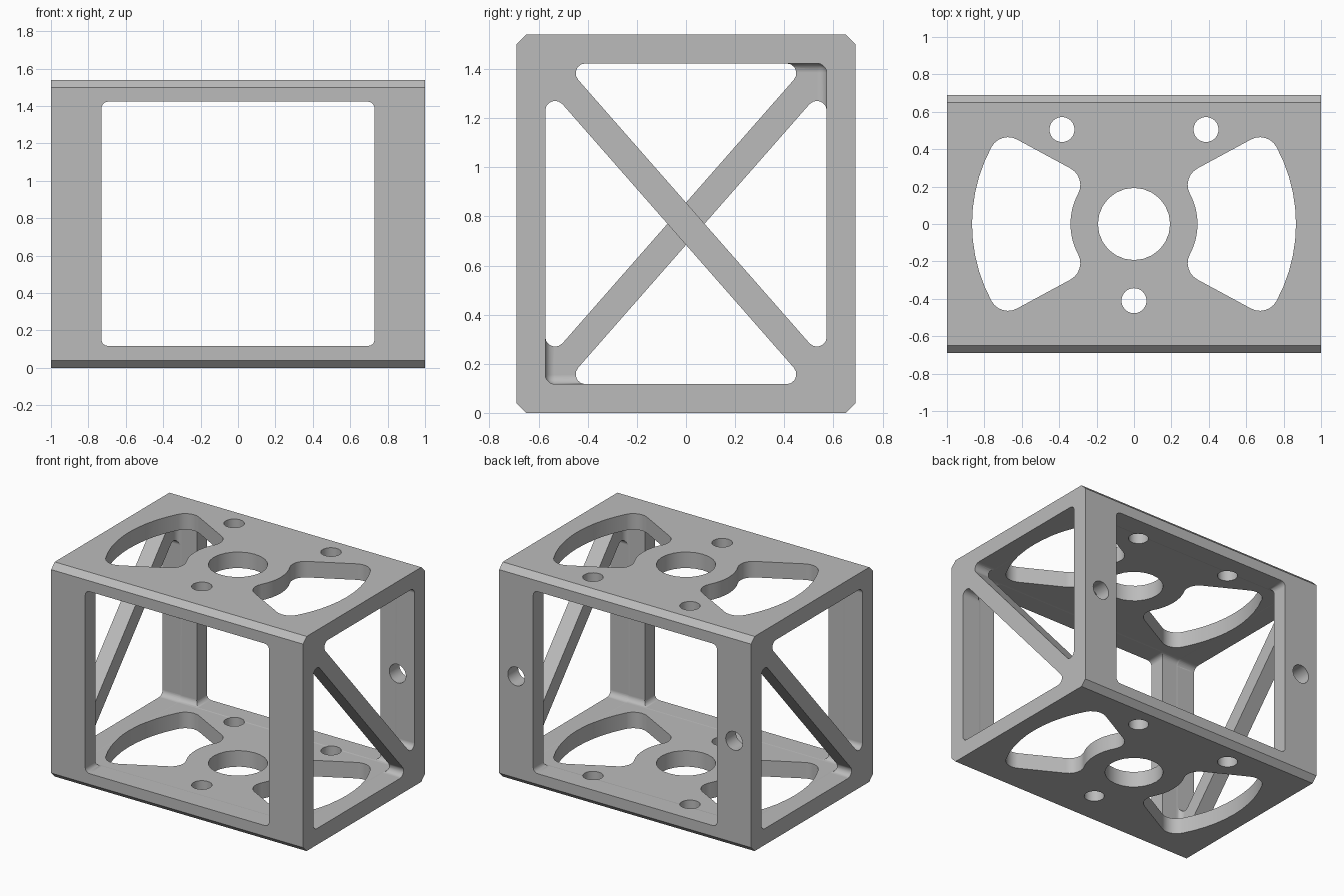
import bpy, bmesh, math
from mathutils import Vector

if "Cube" in bpy.data.objects:
    bpy.data.objects.remove(bpy.data.objects["Cube"], do_unlink=True)

HALF_Y, HEIGHT, WALL, CHAMFER, R = 0.69, 1.54, 0.115, 0.04, 0.04
MID = HEIGHT / 2
IN_Y, IN_Z = HALF_Y - WALL, MID - WALL      # half sizes of the cavity
GAP = 0.002                                 # keeps cutters off shared planes

grey = bpy.data.materials.new("machined grey")
grey.use_nodes = True
grey.diffuse_color = (0.5, 0.5, 0.5, 1)
grey.node_tree.nodes["Principled BSDF"].inputs["Base Color"].default_value = (0.5, 0.5, 0.5, 1)


def make_object(name, bm):
    bmesh.ops.recalc_face_normals(bm, faces=bm.faces[:])
    mesh = bpy.data.meshes.new(name)
    bm.to_mesh(mesh)
    bm.free()
    mesh.materials.append(grey)
    obj = bpy.data.objects.new(name, mesh)
    bpy.context.collection.objects.link(obj)
    return obj


def prism(name, points, axis, low, high):
    """Extrude a 2D outline along an axis."""
    place = {"x": lambda a, b, t: (t, a, b),
             "y": lambda a, b, t: (a, t, b),
             "z": lambda a, b, t: (a, b, t)}[axis]
    bm = bmesh.new()
    ends = [[bm.verts.new(place(a, b, t)) for a, b in points] for t in (low, high)]
    for ring in ends:
        bm.faces.new(ring)
    for i in range(len(points)):
        j = (i + 1) % len(points)
        bm.faces.new((ends[0][i], ends[0][j], ends[1][j], ends[1][i]))
    return make_object(name, bm)


def arc(cx, cy, r, start, end, steps):
    return [(cx + r * math.cos(start + (end - start) * i / steps),
             cy + r * math.sin(start + (end - start) * i / steps)) for i in range(steps + 1)]


def circle(cx, cy, r, sides=24):
    return arc(cx, cy, r, 0, math.tau, sides)[:-1]


def rounded(points, r, steps=5):
    """Round each corner of a convex outline."""
    out = []
    for i, p in enumerate(points):
        p = Vector(p)
        to_prev = (Vector(points[i - 1]) - p).normalized()
        to_next = (Vector(points[(i + 1) % len(points)]) - p).normalized()
        half = to_prev.angle(to_next) / 2
        c = p + (to_prev + to_next).normalized() * (r / math.sin(half))
        first = p + to_prev * (r / math.tan(half)) - c
        last = p + to_next * (r / math.tan(half)) - c
        start = math.atan2(first.y, first.x)
        turn = math.atan2(last.y, last.x) - start
        turn = (turn + math.pi) % math.tau - math.pi
        out += arc(c.x, c.y, r, start, start + turn, steps)
    return out


# Block with long chamfered edges
a, b = HALF_Y, HALF_Y - CHAMFER
outline = [(-b, 0), (b, 0), (a, CHAMFER), (a, HEIGHT - CHAMFER),
           (b, HEIGHT), (-b, HEIGHT), (-a, HEIGHT - CHAMFER), (-a, CHAMFER)]
frame = prism("frame", outline, "x", -1, 1)
cutters = []

# Filleted inner cavity
bm = bmesh.new()
bmesh.ops.create_cube(bm, size=2)
for v in bm.verts:
    v.co = (v.co.x * (1 - WALL), v.co.y * IN_Y, MID + v.co.z * IN_Z)
bmesh.ops.bevel(bm, geom=bm.edges[:], offset=R, segments=5, profile=0.5, affect="EDGES")
cutters.append(make_object("cavity_cutter", bm))

# Front and back window
w, h = 0.73, IN_Z - GAP
window = [(-w, MID - h), (w, MID - h), (w, MID + h), (-w, MID + h)]
cutters.append(prism("window_cutter", rounded(window, 0.035), "y", -1, 1))

# Triangular openings that leave one diagonal brace at each end
y, z = IN_Y - GAP, IN_Z - GAP
slope, offset = IN_Z / IN_Y, 0.086
triangle = [((offset - z) / slope, z), (y, z), (y, offset - slope * y)]
for end in (1, -1):
    for side in (1, -1):
        points = [(side * end * p, MID + side * q) for p, q in triangle]
        cutters.append(prism("brace_cutter", rounded(points, R), "x",
                             *sorted((end * 0.8, end * 1.1))))

# Fan-shaped openings through top and bottom plates
slant, fillet, r_in, r_out = math.radians(28.4), 0.1, 0.34, 0.866
inner = (r_in + fillet) * math.cos(slant), (r_in + fillet) * math.sin(slant)
outer = (r_out - fillet) * math.cos(slant), (r_out - fillet) * math.sin(slant)
right = math.pi / 2
upper = arc(*inner, fillet, slant + math.pi, slant + right, 6)
upper += arc(*outer, fillet, slant + right, slant, 6)
fan = arc(0, 0, r_in, -slant, slant, 8)[1:-1] + upper
fan += arc(0, 0, r_out, slant, -slant, 10)[1:-1] + [(p, -q) for p, q in reversed(upper)]
for side in (1, -1):
    cutters.append(prism("fan_cutter", [(side * p, q) for p, q in fan], "z", -0.2, HEIGHT + 0.2))

# Round holes through top and bottom plates
for cx, cy, r in ((0, 0, 0.193), (0, -0.41, 0.067), (0.385, 0.505, 0.067), (-0.385, 0.505, 0.067)):
    cutters.append(prism("hole_cutter", circle(cx, cy, r), "z", -0.2, HEIGHT + 0.2))

# Holes in the back posts
for side in (1, -1):
    cutters.append(prism("post_hole_cutter", circle(side * 0.865, MID, 0.067), "y", 0.45, 0.8))

# Cut everything and discard the cutters
bpy.context.view_layer.objects.active = frame
frame.select_set(True)
for cutter in cutters:
    cutter.hide_render = True
    mod = frame.modifiers.new("cut", "BOOLEAN")
    mod.operation, mod.solver, mod.object = "DIFFERENCE", "EXACT", cutter
    bpy.ops.object.modifier_apply(modifier=mod.name)
    bpy.data.objects.remove(cutter, do_unlink=True)

# Smooth the fillets and hole walls, keep flat faces flat
bpy.ops.object.shade_smooth_by_angle(angle=math.radians(30))
weighted = frame.modifiers.new("weighted normals", "WEIGHTED_NORMAL")
weighted.keep_sharp = True
weighted.weight = 100
